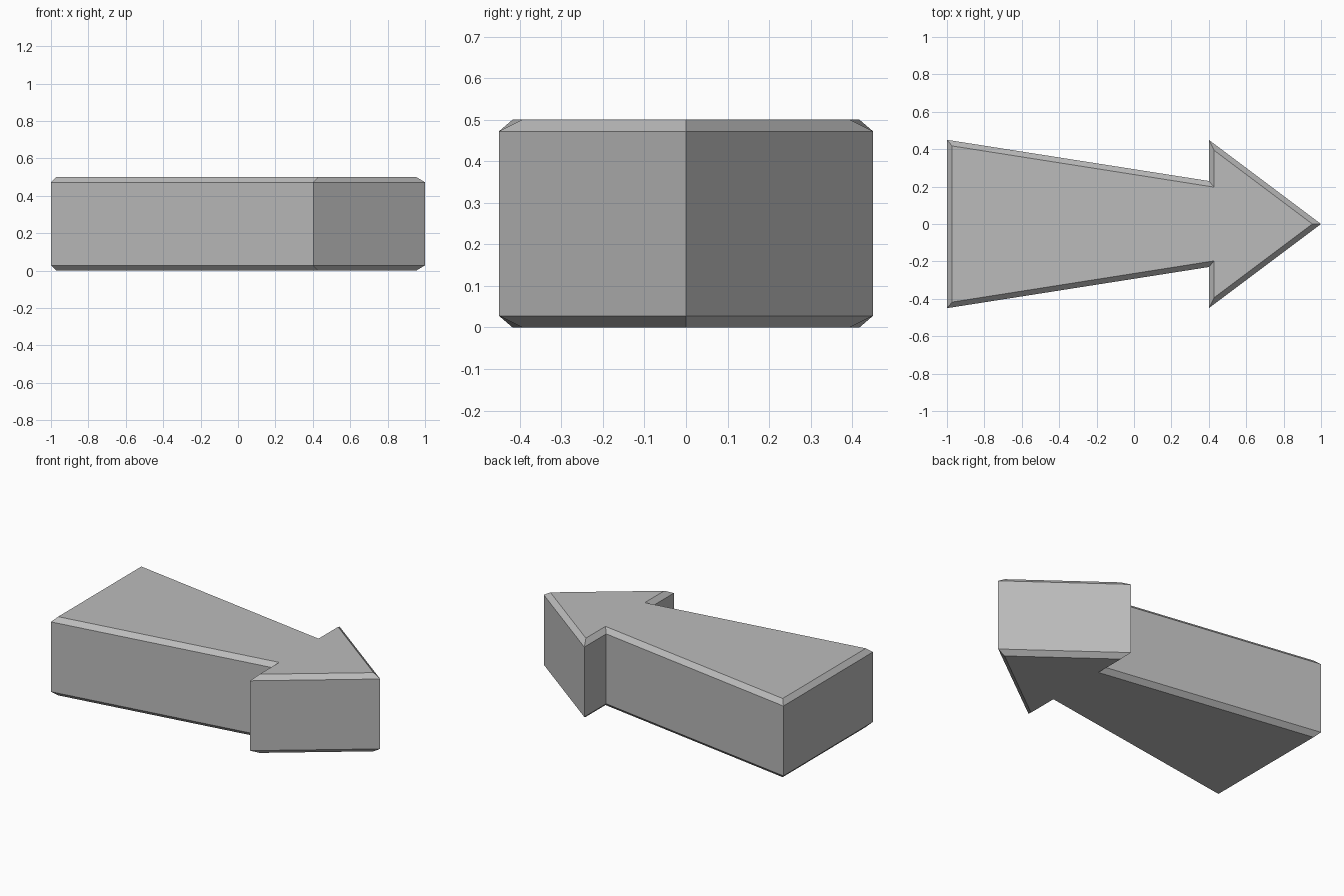
import bpy
import bmesh
from mathutils import Vector

cube = bpy.data.objects.get("Cube")
if cube:
    bpy.data.objects.remove(cube, do_unlink=True)

HEIGHT = 0.5
BEVEL = 0.028

# Arrow outline, counter-clockwise: upper half mirrored from the lower half
lower = [(-1, -0.45), (0.4, -0.23), (0.4, -0.45)]
outline = [Vector(p) for p in lower + [(1, 0)]]
outline += [Vector((x, -y)) for x, y in reversed(lower)]


def inset(points, distance):
    """Move every edge of a closed outline inwards by the same distance."""
    result = []
    for i, point in enumerate(points):
        before = (point - points[i - 1]).normalized()
        after = (points[(i + 1) % len(points)] - point).normalized()
        n1 = Vector((-before.y, before.x))
        n2 = Vector((-after.y, after.x))
        result.append(point + (n1 + n2) * distance / (1 + n1.dot(n2)))
    return result


# Stacked rings: chamfered bottom, straight walls, chamfered top
small = inset(outline, BEVEL)
levels = [(small, 0), (outline, BEVEL), (outline, HEIGHT - BEVEL), (small, HEIGHT)]
bm = bmesh.new()
rings = [[bm.verts.new((p.x, p.y, z)) for p in ring] for ring, z in levels]
count = len(outline)
for low, high in zip(rings, rings[1:]):
    for i in range(count):
        j = (i + 1) % count
        bm.faces.new((low[i], low[j], high[j], high[i]))
bm.faces.new(list(reversed(rings[0])))
bm.faces.new(rings[-1])
bmesh.ops.recalc_face_normals(bm, faces=bm.faces[:])

mesh = bpy.data.meshes.new("arrow_block")
bm.to_mesh(mesh)
bm.free()
arrow = bpy.data.objects.new("arrow_block", mesh)
bpy.context.collection.objects.link(arrow)

# Plain grey surface
grey = bpy.data.materials.new("plain_grey")
grey.use_nodes = True
colour = (0.5, 0.5, 0.5, 1)
grey.diffuse_color = colour
grey.node_tree.nodes["Principled BSDF"].inputs["Base Color"].default_value = colour
mesh.materials.append(grey)
